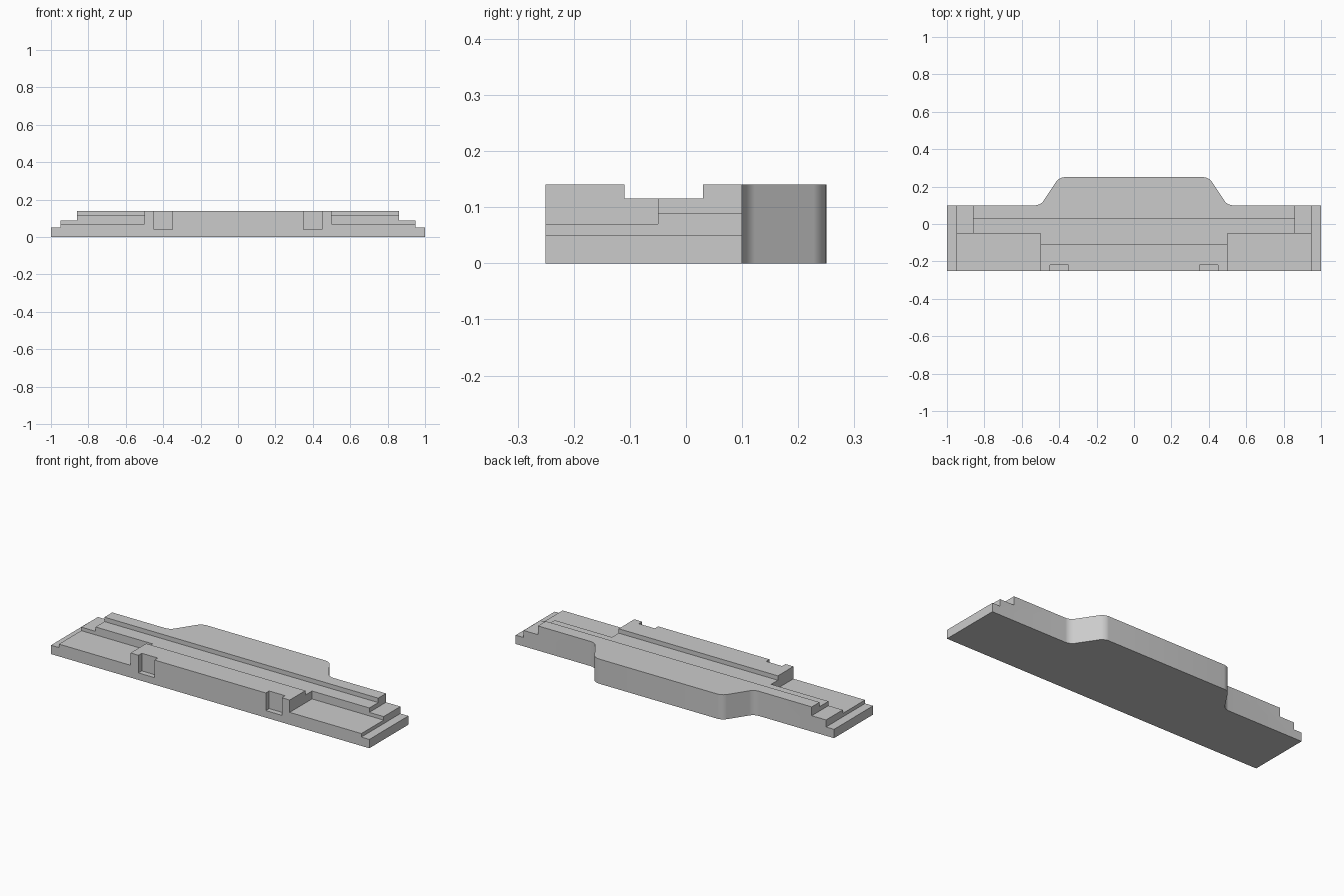
import bpy
import bmesh
from mathutils import Matrix, Vector

default = bpy.data.objects.get("Cube")
if default:
    bpy.data.objects.remove(default, do_unlink=True)

HEIGHT = 0.14
FAR = 1.5  # cutters overshoot the body to here

grey = bpy.data.materials.new("plain_grey")
grey.use_nodes = True
grey.diffuse_color = (0.6, 0.6, 0.6, 1)
grey.node_tree.nodes["Principled BSDF"].inputs["Base Color"].default_value = (0.6, 0.6, 0.6, 1)


def add_object(name, bm):
    bmesh.ops.recalc_face_normals(bm, faces=bm.faces)
    mesh = bpy.data.meshes.new(name)
    bm.to_mesh(mesh)
    bm.free()
    mesh.materials.append(grey)
    obj = bpy.data.objects.new(name, mesh)
    bpy.context.collection.objects.link(obj)
    return obj


def cut_box(target, name, low, high):
    """Remove the box between two corners from the target."""
    low, high = Vector(low), Vector(high)
    bm = bmesh.new()
    bmesh.ops.create_cube(bm, size=1, matrix=Matrix.Translation((low + high) / 2)
                          @ Matrix.Diagonal((*(high - low), 1)))
    cutter = add_object(name, bm)
    cutter.hide_render = True
    mod = target.modifiers.new(name, "BOOLEAN")
    mod.operation = "DIFFERENCE"
    mod.solver = "EXACT"
    mod.object = cutter
    bpy.ops.object.modifier_apply(modifier=mod.name)
    bpy.data.objects.remove(cutter, do_unlink=True)


def cut_both_ends(target, name, x0, x1, y0, y1, z0):
    """Cut upward from z0 on the left and on the right."""
    cut_box(target, name + "_left", (x0, y0, z0), (x1, y1, FAR))
    cut_box(target, name + "_right", (-x1, y0, z0), (-x0, y1, FAR))


# Plate outline with the rear bulge, extruded to full height
half = [(1, -0.25), (1, 0.1), (0.5, 0.1), (0.4, 0.25)]
outline = half + [(-x, y) for x, y in reversed(half)]
bm = bmesh.new()
face = bm.faces.new([bm.verts.new((x, y, 0)) for x, y in outline])
top = bmesh.ops.extrude_face_region(bm, geom=[face])["geom"]
bmesh.ops.translate(bm, vec=(0, 0, HEIGHT),
                    verts=[g for g in top if isinstance(g, bmesh.types.BMVert)])

# Round the upright corners of the bulge
corners = [e for e in bm.edges
           if abs(e.verts[0].co.z - e.verts[1].co.z) > 0.1 and abs(e.verts[0].co.x) < 0.6]
bmesh.ops.bevel(bm, geom=corners, offset=0.027, offset_type="OFFSET",
                segments=8, profile=0.5, affect="EDGES")
body = add_object("stepped_plate", bm)
bpy.context.view_layer.objects.active = body
body.select_set(True)

# Stepped ends, front wing pockets, lengthwise groove and front notches
cut_both_ends(body, "lower_step", 0.95, FAR, -FAR, FAR, 0.05)
cut_both_ends(body, "upper_step", 0.86, FAR, -FAR, FAR, 0.09)
cut_both_ends(body, "wing_pocket", 0.5, FAR, -FAR, -0.05, 0.07)
cut_box(body, "groove", (-FAR, -0.11, 0.115), (FAR, 0.03, FAR))
cut_both_ends(body, "front_notch", 0.35, 0.45, -FAR, -0.22, 0.04)

bpy.ops.object.shade_smooth_by_angle()
